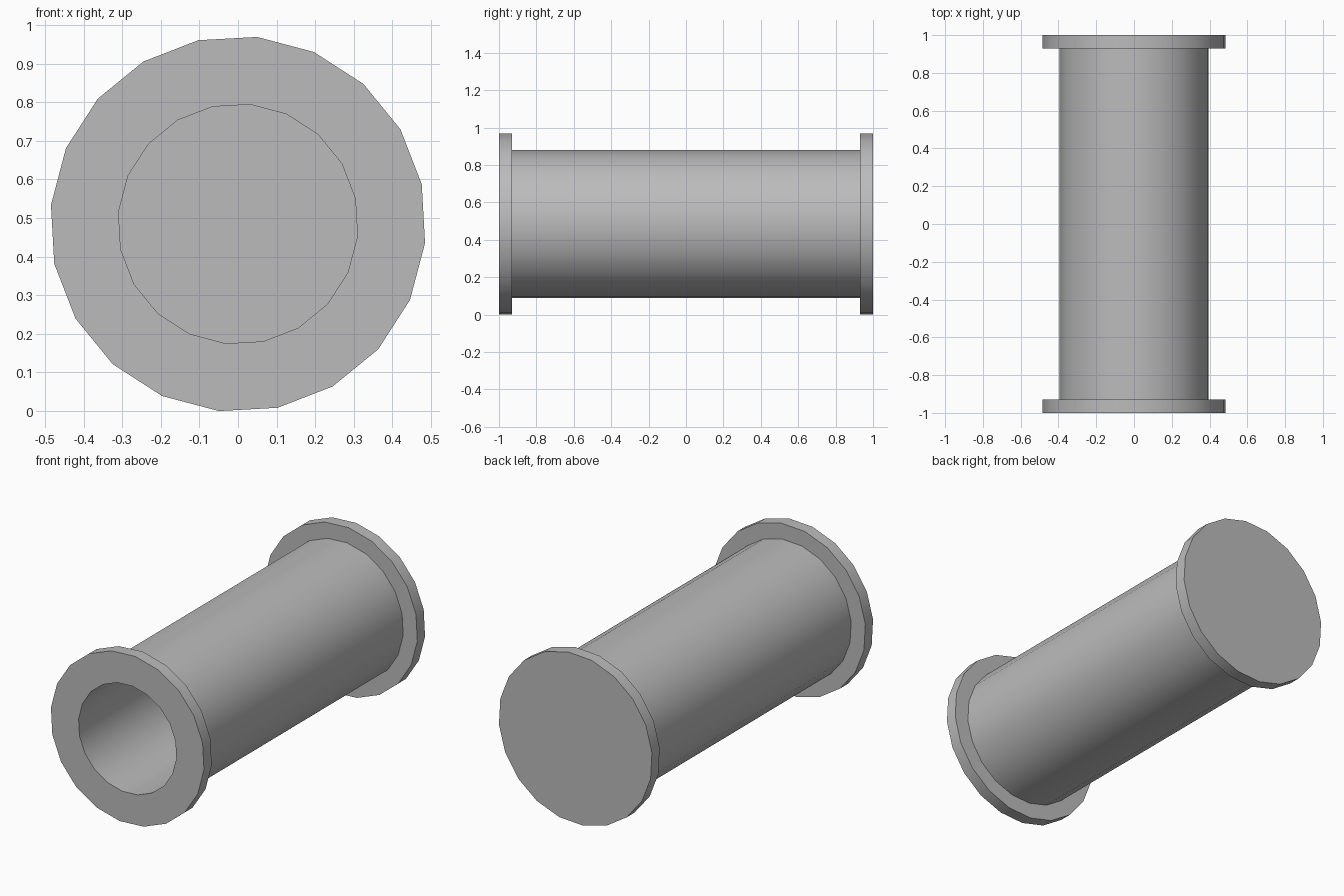
import bpy, bmesh
from math import cos, sin, radians, tau

SIDES = 20
PHASE = radians(12.2)
FLANGE_R, BODY_R, BORE_R = 0.487, 0.397, 0.311
END_Y, FLANGE_Y = 1.0, 0.93
AXIS_Z = FLANGE_R * cos(radians(5.8))

cube = bpy.data.objects.get("Cube")
if cube:
    bpy.data.objects.remove(cube, do_unlink=True)

grey = bpy.data.materials.new("plain grey")
grey.use_nodes = True
colour = (0.5, 0.5, 0.5, 1)
grey.diffuse_color = colour
grey.node_tree.nodes["Principled BSDF"].inputs["Base Color"].default_value = colour


def ring(bm, radius, y):
    """Circle of vertices around the lengthwise axis."""
    angles = [PHASE + tau * i / SIDES for i in range(SIDES)]
    return [bm.verts.new((radius * cos(a), y, AXIS_Z + radius * sin(a))) for a in angles]


def finish(bm, name):
    mesh = bpy.data.meshes.new(name)
    bm.to_mesh(mesh)
    bm.free()
    mesh.materials.append(grey)
    obj = bpy.data.objects.new(name, mesh)
    bpy.context.collection.objects.link(obj)
    bpy.ops.object.select_all(action="DESELECT")
    obj.select_set(True)
    bpy.context.view_layer.objects.active = obj
    bpy.ops.object.shade_smooth_by_angle(angle=radians(30))


# Flanged tube: closed profile of radius and length, turned around the axis
profile = [
    (BORE_R, -END_Y), (FLANGE_R, -END_Y), (FLANGE_R, -FLANGE_Y), (BODY_R, -FLANGE_Y),
    (BODY_R, FLANGE_Y), (FLANGE_R, FLANGE_Y), (FLANGE_R, END_Y), (BORE_R, END_Y),
]
bm = bmesh.new()
rings = [ring(bm, r, y) for r, y in profile]
for a, b in zip(rings, rings[1:] + rings[:1]):
    for i in range(SIDES):
        j = (i + 1) % SIDES
        bm.faces.new((a[i], a[j], b[j], b[i]))
bmesh.ops.recalc_face_normals(bm, faces=bm.faces)
finish(bm, "flanged_tube")

# Flat disc closing the rear of the bore
bm = bmesh.new()
bm.faces.new(reversed(ring(bm, BORE_R, END_Y)))
finish(bm, "rear_cap")
